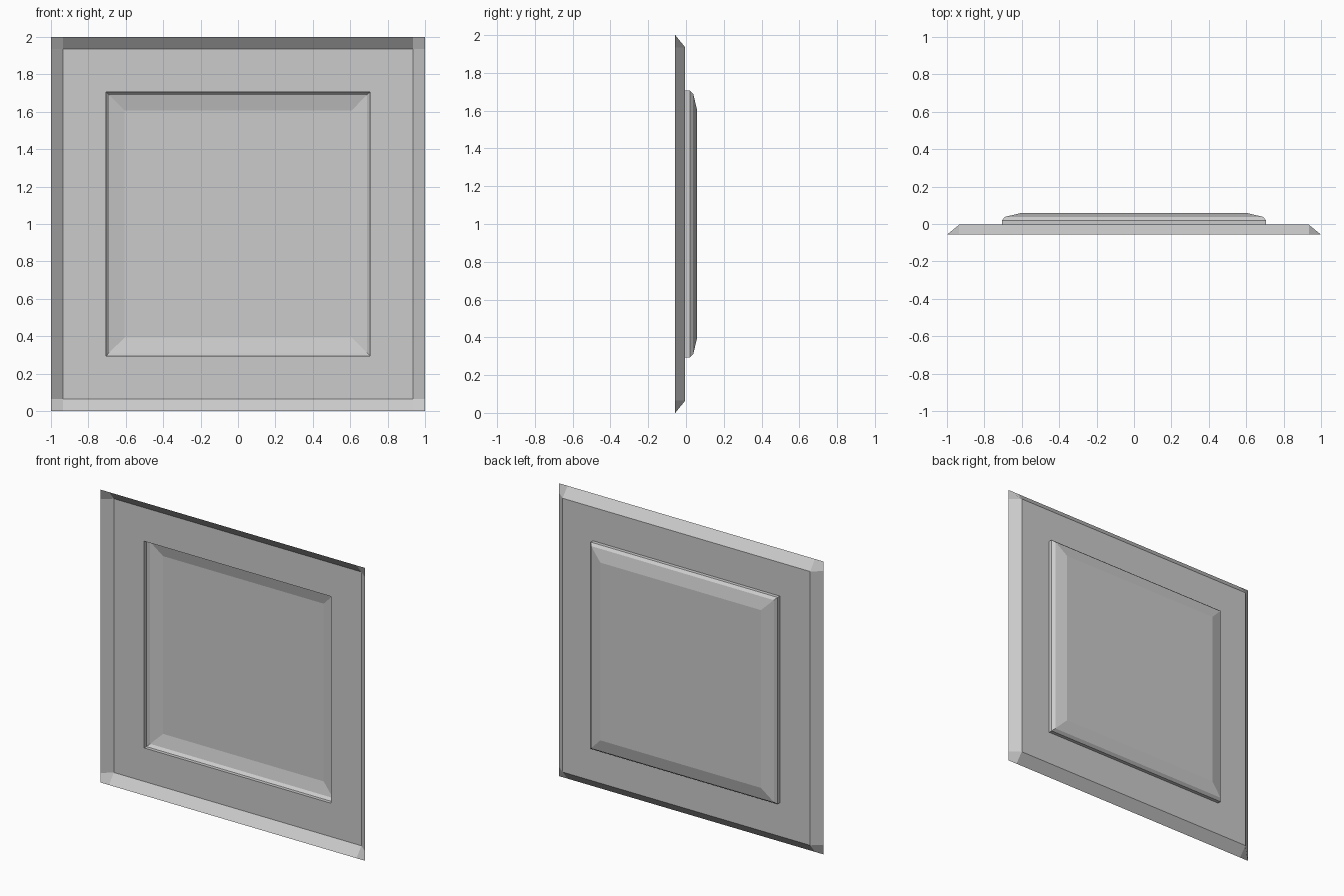
import bpy
import bmesh

if "Cube" in bpy.data.objects:
    bpy.data.objects.remove(bpy.data.objects["Cube"], do_unlink=True)

# Single flat grey finish
grey = bpy.data.materials.new("light_grey")
grey.use_nodes = True
colour = (0.6, 0.6, 0.6, 1)
grey.diffuse_color = colour
grey.node_tree.nodes["Principled BSDF"].inputs["Base Color"].default_value = colour

CORNERS = [(-1, -1), (1, -1), (1, 1), (-1, 1)]
MID = 1.0
RIM, RIM_Y, FLAT_Y = 0.935, -0.057, -0.004


def square(bm, half, y):
    """Four vertices of an upright square."""
    return [bm.verts.new((sx * half, y, MID + sz * half)) for sx, sz in CORNERS]


def make_object(name, bm):
    bmesh.ops.remove_doubles(bm, verts=bm.verts, dist=0.0001)
    bmesh.ops.recalc_face_normals(bm, faces=bm.faces)
    # Turn the shell so that its raised side faces the back
    if sum(f.normal.y * f.calc_area() for f in bm.faces) < 0:
        bmesh.ops.reverse_faces(bm, faces=bm.faces)
    mesh = bpy.data.meshes.new(name)
    bm.to_mesh(mesh)
    bm.free()
    mesh.materials.append(grey)
    obj = bpy.data.objects.new(name, mesh)
    bpy.context.collection.objects.link(obj)


# Sloping rim: four straight strips joined by faceted corner patches
bm = bmesh.new()
inner = square(bm, RIM, FLAT_Y)
outer = square(bm, 1.0, RIM_Y)
beside_x = [bm.verts.new((sx * RIM, RIM_Y, MID + sz)) for sx, sz in CORNERS]
beside_z = [bm.verts.new((sx, RIM_Y, MID + sz * RIM)) for sx, sz in CORNERS]
for i in range(4):
    j = (i + 1) % 4
    side = beside_x if i % 2 == 0 else beside_z
    bm.faces.new((inner[i], side[i], side[j], inner[j]))
    bm.faces.new((inner[i], beside_x[i], outer[i], beside_z[i]))
make_object("sloping_rim", bm)

# Flat border and pressed panel: nested squares joined in steps
PROFILE = [(RIM, FLAT_Y), (0.706, FLAT_Y), (0.706, 0.02),
           (0.69, 0.038), (0.607, 0.058)]
bm = bmesh.new()
rings = [square(bm, half, y) for half, y in PROFILE]
for a, b in zip(rings, rings[1:]):
    for i in range(4):
        j = (i + 1) % 4
        bm.faces.new((a[i], a[j], b[j], b[i]))
bm.faces.new(rings[-1])
make_object("border_and_pressed_panel", bm)
